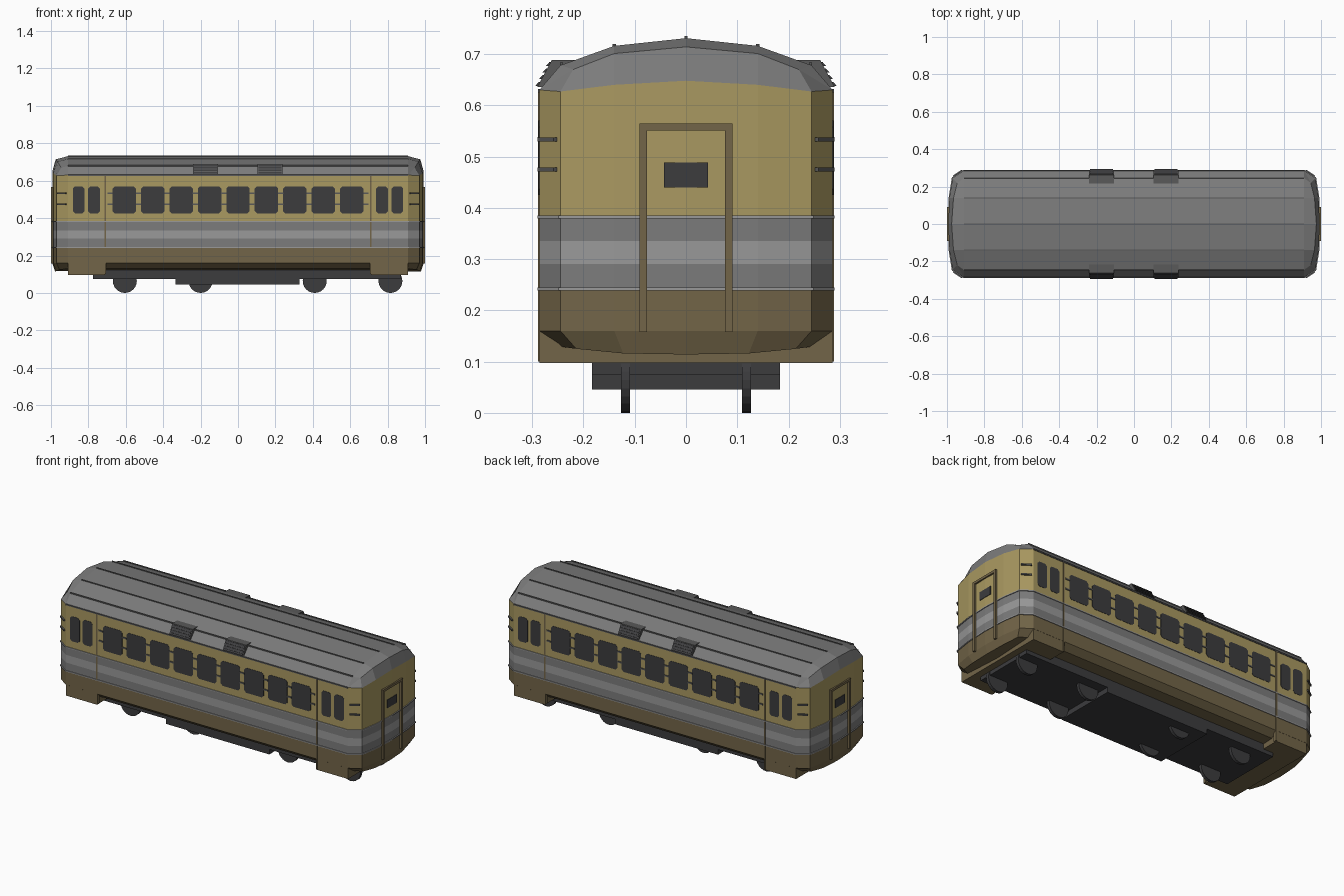
import bpy, bmesh, math

if "Cube" in bpy.data.objects:
    bpy.data.objects.remove(bpy.data.objects["Cube"])

def material(name, r, g, b):
    m = bpy.data.materials.new(name)
    m.diffuse_color = (r, g, b, 1)
    m.use_nodes = True
    m.node_tree.nodes["Principled BSDF"].inputs["Base Color"].default_value = m.diffuse_color
    return m

GOLD = material("gold paint", 0.40, 0.32, 0.12)
BROWN = material("brown paint", 0.17, 0.13, 0.065)
GREY = material("grey paint", 0.20, 0.20, 0.20)
LIGHT = material("light grey paint", 0.32, 0.32, 0.32)
ROOF = material("roof grey", 0.20, 0.20, 0.20)
DARK = material("dark metal", 0.045, 0.045, 0.048)
TRIM = material("trim grey", 0.10, 0.10, 0.10)

def finish(name, bm, mats):
    bmesh.ops.remove_doubles(bm, verts=bm.verts, dist=0.0001)
    bmesh.ops.recalc_face_normals(bm, faces=bm.faces)
    me = bpy.data.meshes.new(name)
    bm.to_mesh(me)
    bm.free()
    for m in mats:
        me.materials.append(m)
    ob = bpy.data.objects.new(name, me)
    bpy.context.collection.objects.link(ob)
    return ob

def loft(name, rings, mats):
    """Join closed rings; one material per band."""
    bm = bmesh.new()
    rows = [[bm.verts.new(p) for p in r] for r in rings]
    n = len(rows[0])
    for k in range(len(rows) - 1):
        for i in range(n):
            j = (i + 1) % n
            f = bm.faces.new((rows[k][i], rows[k][j], rows[k + 1][j], rows[k + 1][i]))
            f.material_index = min(k, len(mats) - 1)
    bm.faces.new(rows[0])
    bm.faces.new(rows[-1]).material_index = len(mats) - 1
    return finish(name, bm, mats)

def prism(name, pts, axis, a, b, mat):
    """Extrude a 2D profile along x or y from a to b."""
    put = (lambda p, t: (t, p[0], p[1])) if axis == "x" else (lambda p, t: (p[0], t, p[1]))
    return loft(name, [[put(p, a) for p in pts], [put(p, b) for p in pts]], [mat])

def box(name, x0, x1, y0, y1, z0, z1, mat):
    return prism(name, [(y0, z0), (y1, z0), (y1, z1), (y0, z1)], "x", x0, x1, mat)

# Bowed-end plan of the car, shared by hull and trim
END = [(0.91, -0.286), (0.97, -0.245), (0.987, -0.14), (0.993, 0),
       (0.987, 0.14), (0.97, 0.245), (0.91, 0.286)]
EAVE = [0.63, 0.627, 0.64, 0.648, 0.64, 0.627, 0.63]

def ring(zs, dx=0.0, dy=0.0):
    if not isinstance(zs, list):
        zs = [zs] * 7
    half = [(x + dx, y * (1 + dy / 0.286), z) for (x, y), z in zip(END, zs)]
    return half + [(-x, -y, z) for x, y, z in half]

# Hull with painted bands
loft("body_shell",
     [ring([0.13, 0.125, 0.116, 0.114, 0.116, 0.125, 0.13], -0.015, -0.036), ring(0.16), ring(0.24),
      ring(0.29), ring(0.335), ring(0.38), ring(EAVE)],
     [BROWN, BROWN, GREY, LIGHT, GREY, GOLD])

# Belt trims
for name, z in (("lower_belt_trim", 0.242), ("upper_belt_trim", 0.382)):
    loft(name, [ring(z - 0.003, 0.004, 0.004), ring(z + 0.003, 0.004, 0.004)], [LIGHT])

# Faceted roof with sloping ends
YS = [p[1] for p in END]
crown = [(0.91, y, z) for y, z in zip(YS, [0.63, 0.678, 0.716, 0.731, 0.716, 0.678, 0.63])]
brow = [(x, y, z) for x, y, z in zip(
    [0.91, 0.945, 0.965, 0.975, 0.965, 0.945, 0.91],
    [-0.286, -0.22, -0.14, 0, 0.14, 0.22, 0.286],
    [0.63, 0.67, 0.701, 0.714, 0.701, 0.67, 0.63])]
lip = [(x, y, z) for (x, y), z in zip(END, EAVE)]
bm = bmesh.new()
sections = [[(-x, y, z) for x, y, z in s] for s in (lip, brow, crown)] + [crown, brow, lip]
rows = [[bm.verts.new(p) for p in s] for s in sections]
for r, s in zip(rows, rows[1:]):
    for j in range(6):
        bm.faces.new((r[j], r[j + 1], s[j + 1], s[j]))
bm.faces.new(rows[0] + rows[-1][::-1])
finish("roof", bm, [ROOF])

# Roof seams
for y, z in ((0, 0.731), (0.14, 0.716), (-0.14, 0.716), (0.243, 0.68), (-0.243, 0.68)):
    box("roof_seam", -0.91, 0.91, y - 0.003, y + 0.003, z - 0.006, z + 0.004, TRIM)

def window(name, x, w, side):
    z0, z1, c = 0.425, 0.57, 0.012
    a, b = x - w / 2, x + w / 2
    pts = [(a + c, z0), (b - c, z0), (b, z0 + c), (b, z1 - c),
           (b - c, z1), (a + c, z1), (a, z1 - c), (a, z0 + c)]
    prism(name, pts, "y", side * 0.28, side * 0.2875, DARK)

def side_box(name, side, x0, x1, d, z0, z1, mat):
    y0, y1 = sorted((side * 0.27, side * d))
    box(name, x0, x1, y0, y1, z0, z1, mat)

for s in (-1, 1):
    # Side windows and the window bars between them
    for i in range(-4, 5):
        window("side_window", i * 0.152, 0.125, s)
    for i in range(10):
        x = (i - 4.5) * 0.152
        for z in (0.475, 0.534):
            side_box("window_bar", s, x - 0.014, x + 0.014, 0.29, z - 0.004, z + 0.004, TRIM)
    # Eave gutter
    side_box("gutter", s, -0.91, 0.91, 0.289, 0.625, 0.632, TRIM)
    for e in (-1, 1):
        # Side door panes and door post
        for x in (0.77, 0.852):
            window("side_door_window", e * x, 0.063, s)
        side_box("door_post", s, e * 0.709 - 0.004, e * 0.709 + 0.004, 0.289, 0.10, 0.628, BROWN)
        # Corner grab rails
        for z in (0.475, 0.533):
            rail = box("corner_rail", -0.028, 0.028, -0.004, 0.004, -0.004, 0.004, TRIM)
            rail.location = (e * 0.943, s * 0.271, z)
            rail.rotation_euler.z = -e * s * math.atan2(0.041, 0.06)
    # Louvred roof vents
    for x0 in (-0.24, 0.105):
        pts = [(s * 0.29, 0.636), (s * 0.262, 0.688), (s * 0.215, 0.688), (s * 0.24, 0.636)]
        prism("roof_vent", pts, "x", x0, x0 + 0.132, TRIM)
        for k in range(4):
            z = 0.638 + k * 0.013
            y = s * (0.29 - k * 0.007)
            slat = [(y - s * 0.01, z), (y + s * 0.004, z), (y - s * 0.003, z + 0.008), (y - s * 0.01, z + 0.008)]
            prism("vent_slat", slat, "x", x0 + 0.005, x0 + 0.127, DARK)

for e in (-1, 1):
    # Step skirts below the side doors
    a, b = sorted((e * 0.71, e * 0.91))
    box("step_skirt", a, b, -0.2855, 0.2855, 0.097, 0.165, BROWN)
    # End door frame and pane
    a, b = sorted((e * 0.975, e * 1.0))
    for y in (-0.0835, 0.0835):
        box("end_door_jamb", a, b, y - 0.007, y + 0.007, 0.158, 0.565, BROWN)
    box("end_door_header", a, b, -0.09, 0.09, 0.551, 0.565, BROWN)
    a, b = sorted((e * 0.975, e * 0.995))
    box("end_door_window", a, b, -0.043, 0.043, 0.44, 0.488, DARK)

# Underframe
box("underframe", -0.775, 0.87, -0.183, 0.183, 0.075, 0.13, DARK)
box("equipment_box", -0.335, 0.33, -0.183, 0.183, 0.046, 0.08, DARK)

# Wheels
R = 0.064
for x in (-0.605, -0.2, 0.41, 0.815):
    for y in (-0.118, 0.118):
        pts = [(x + R * math.cos(t * math.pi / 12), R + R * math.sin(t * math.pi / 12)) for t in range(24)]
        prism("wheel", pts, "y", y - 0.009, y + 0.009, DARK)
